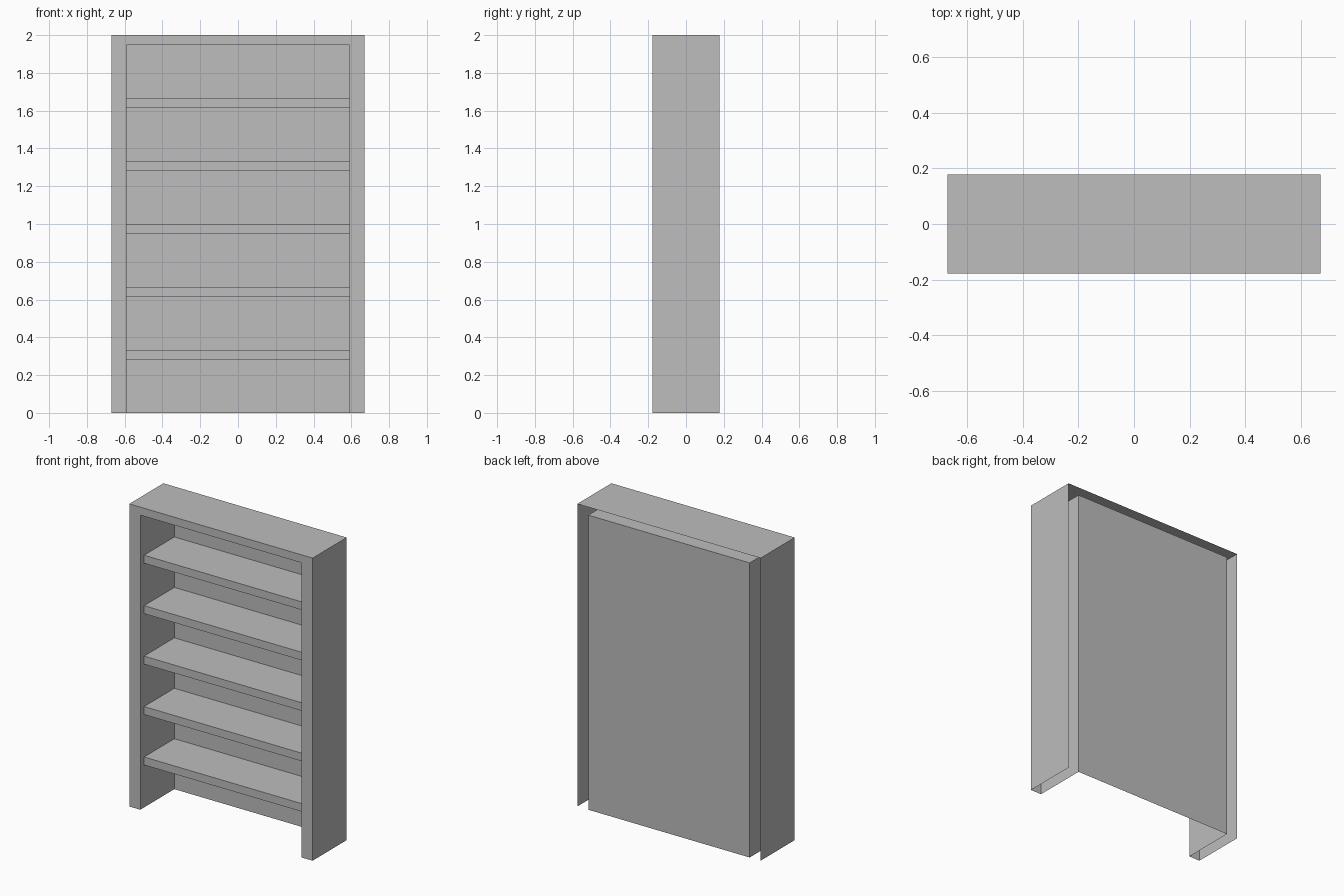
import bpy
import bmesh

cube = bpy.data.objects.get("Cube")
if cube:
    bpy.data.objects.remove(cube, do_unlink=True)

OUTER, INNER = 0.67, 0.59        # half widths of the carcass and its opening
HEIGHT, OPENING = 2.0, 1.947
DEPTH = 0.178                    # half depth
SHELF_FRONT = -0.138
SHELF_THICKNESS = 0.053
SHELF_COUNT = 5

grey = bpy.data.materials.new("plain_grey")
grey.use_nodes = True
colour = (0.51, 0.51, 0.51, 1.0)
grey.diffuse_color = colour
grey.node_tree.nodes["Principled BSDF"].inputs["Base Color"].default_value = colour


def finish(name, bm):
    mesh = bpy.data.meshes.new(name)
    bm.to_mesh(mesh)
    bm.free()
    mesh.materials.append(grey)
    obj = bpy.data.objects.new(name, mesh)
    bpy.context.collection.objects.link(obj)
    return obj


# Carcass: arch-shaped front face with walls running back, open behind and below
outline = [(-OUTER, 0), (-INNER, 0), (-INNER, OPENING), (INNER, OPENING),
           (INNER, 0), (OUTER, 0), (OUTER, HEIGHT), (-OUTER, HEIGHT)]
bm = bmesh.new()
front = [bm.verts.new((x, -DEPTH, z)) for x, z in outline]
back = [bm.verts.new((x, DEPTH, z)) for x, z in outline]
bm.faces.new(front)
for i, (x, z) in enumerate(outline):
    j = (i + 1) % len(outline)
    if z or outline[j][1]:
        bm.faces.new((front[j], front[i], back[i], back[j]))
finish("carcass", bm)

# Back panel: a thin sheet closing the opening
bm = bmesh.new()
bm.faces.new([bm.verts.new((x, DEPTH, z)) for x, z in outline[1:5]][::-1])
finish("back_panel", bm)

# Shelves: folded sheets set back from the front, spanning wall to wall
for n in range(1, SHELF_COUNT + 1):
    top = HEIGHT * n / (SHELF_COUNT + 1)
    low = top - SHELF_THICKNESS
    profile = [(DEPTH, low), (SHELF_FRONT, low), (SHELF_FRONT, top), (DEPTH, top)]
    bm = bmesh.new()
    left = [bm.verts.new((INNER, y, z)) for y, z in profile]
    right = [bm.verts.new((-INNER, y, z)) for y, z in profile]
    for i in range(3):
        bm.faces.new((right[i], left[i], left[i + 1], right[i + 1]))
    finish(f"shelf_{n}", bm)
